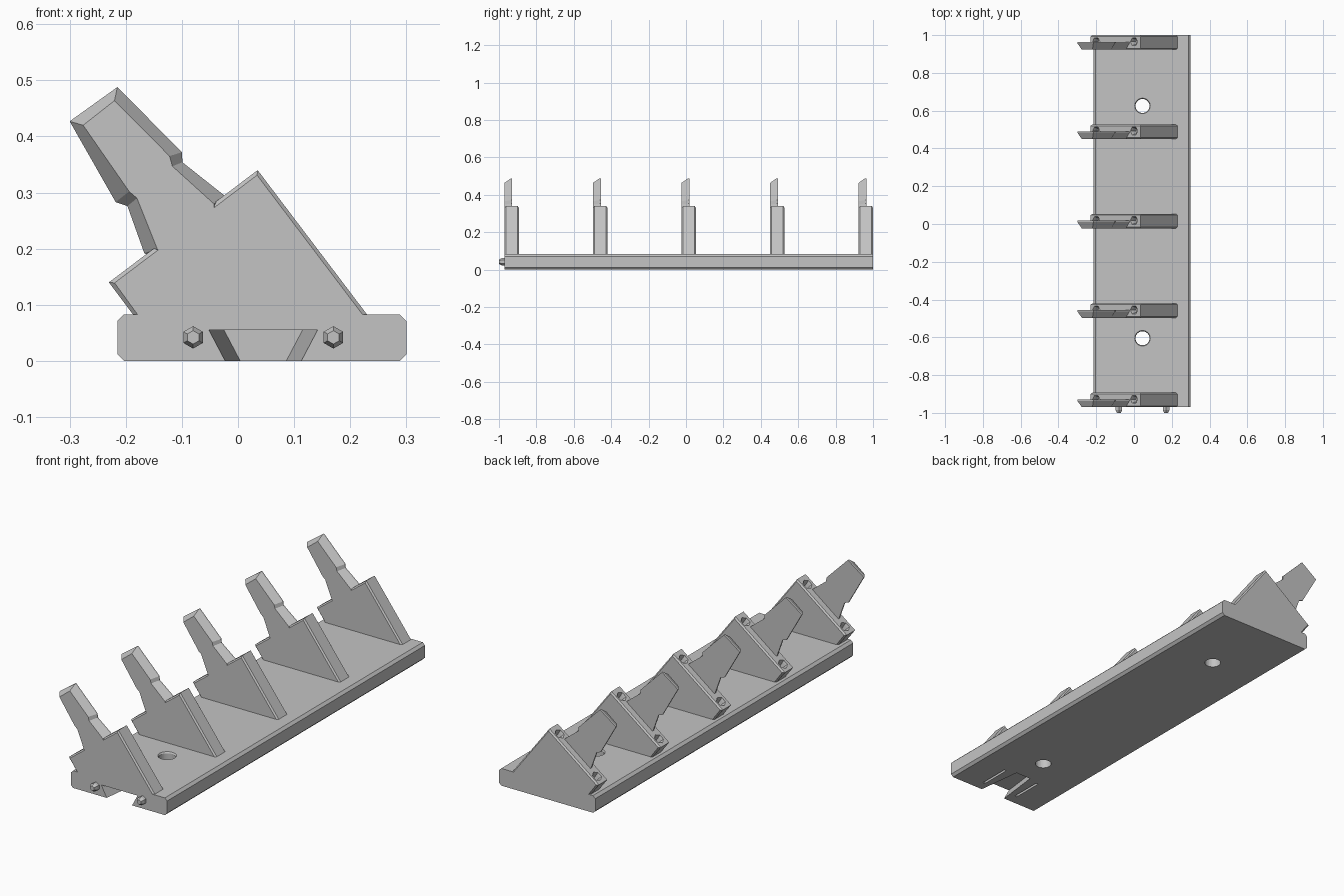
import bpy, bmesh, math
from mathutils import Vector

cube = bpy.data.objects.get("Cube")
if cube:
    bpy.data.objects.remove(cube, do_unlink=True)

grey = bpy.data.materials.new("light_grey")
grey.use_nodes = True
colour = (0.55, 0.55, 0.55, 1)
grey.diffuse_color = colour
grey.node_tree.nodes["Principled BSDF"].inputs["Base Color"].default_value = colour

X, Y, Z = Vector((1, 0, 0)), Vector((0, 1, 0)), Vector((0, 0, 1))


def loft(name, rings):
    """Skin a closed solid through matching rings of points."""
    bm = bmesh.new()
    loops = [[bm.verts.new(p) for p in ring] for ring in rings]
    n = len(loops[0])
    for a, b in zip(loops, loops[1:]):
        for i in range(n):
            j = (i + 1) % n
            bm.faces.new((a[i], a[j], b[j], b[i]))
    bm.faces.new(loops[0])
    bm.faces.new(loops[-1])
    bmesh.ops.recalc_face_normals(bm, faces=bm.faces)
    mesh = bpy.data.meshes.new(name)
    bm.to_mesh(mesh)
    bm.free()
    mesh.materials.append(grey)
    obj = bpy.data.objects.new(name, mesh)
    bpy.context.collection.objects.link(obj)
    return obj


def outline(profile, y):
    return [(x, y, z) for x, z in profile]


def circle(centre, u, v, r, n):
    angles = [2 * math.pi * i / n for i in range(n)]
    return [centre + u * r * math.cos(a) + v * r * math.sin(a) for a in angles]


def cut(obj, cutters):
    """Subtract each cutter, then discard it."""
    bpy.context.view_layer.objects.active = obj
    for cutter in cutters:
        cutter.hide_render = True
        mod = obj.modifiers.new("cut", "BOOLEAN")
        mod.operation, mod.solver, mod.object = "DIFFERENCE", "EXACT", cutter
        bpy.ops.object.modifier_apply(modifier=mod.name)
        bpy.data.objects.remove(cutter, do_unlink=True)


FRONT, BACK, TOP = -0.97, 1.0, 0.083
LEFT, RIGHT, C = -0.215, 0.30, 0.012

# Base plank with chamfered long edges
section = [(LEFT + C, 0), (RIGHT - C, 0), (RIGHT, C), (RIGHT, TOP - C),
           (RIGHT - C, TOP), (LEFT + C, TOP), (LEFT, TOP - C), (LEFT, C)]
base = loft("base", [outline(section, FRONT), outline(section, BACK)])

# Countersunk screw holes
cutters = []
for y in (-0.605, 0.625):
    steps = [(-0.01, 0.037), (0.077, 0.037), (0.09, 0.046)]
    cutters.append(loft("hole_cutter", [
        circle(Vector((0.045, y, z)), X, Y, r, 32) for z, r in steps]))


# Tapered dovetail notch under the front end
def dovetail(half, y):
    mid, low = 0.045, half - 0.03
    return outline([(mid - low, -0.002), (mid + low, -0.002),
                    (mid + half, 0.055), (mid - half, 0.055)], y)


cutters.append(loft("notch_cutter", [dovetail(0.098, FRONT - 0.01),
                                     dovetail(0.07, -0.75)]))

# Narrow relief slots beside the notch
for s in (-1, 1):
    x = 0.045 + s * 0.097
    slot = [(x - 0.006, -0.01), (x + 0.006, -0.01), (x + 0.006, 0.02), (x - 0.006, 0.02)]
    cutters.append(loft("slot_cutter", [outline(slot, -0.92), outline(slot, -0.765)]))
cut(base, cutters)

# Hexagonal locating pegs on the front end
for side, x in (("right", -0.08), ("left", 0.17)):
    steps = [(FRONT + 0.005, 0.02), (-0.985, 0.02), (-1.0, 0.012)]
    loft(side + "_peg", [circle(Vector((x, y, 0.042)), Z, X, r, 6) for y, r in steps])

# Five sloped brackets, each carrying a bevelled blade
wedge = [(-0.185, 0.08), (-0.23, 0.14), (0.035, 0.34), (0.232, 0.08)]
wedge_face = [(-0.177, 0.08), (-0.22, 0.139), (0.034, 0.331), (0.224, 0.08)]
blade_rim = [(-0.13, 0.17), (-0.167, 0.192), (-0.197, 0.276), (-0.218, 0.283),
             (-0.30, 0.427), (-0.215, 0.488), (-0.10, 0.372), (-0.099, 0.354),
             (-0.022, 0.293), (-0.03, 0.25)]
blade_face = [(-0.12, 0.17), (-0.144, 0.2), (-0.18, 0.29), (-0.194, 0.302),
              (-0.276, 0.42), (-0.22, 0.464), (-0.122, 0.365), (-0.117, 0.347),
              (-0.043, 0.28), (-0.04, 0.25)]
slope = Vector((0.265, 0, 0.2)).normalized()
normal = Vector((-slope.z, 0, slope.x))

COUNT, THICK, EDGE = 5, 0.077, 0.007
pitch = (BACK - FRONT - THICK) / (COUNT - 1)
for i in range(COUNT):
    y0 = FRONT + i * pitch
    y1 = y0 + THICK
    bracket = loft(f"bracket_{i + 1}", [
        outline(wedge_face, y0), outline(wedge, y0 + EDGE),
        outline(wedge, y1 - EDGE), outline(wedge_face, y1)])
    # Hexagonal sockets at both ends of the sloped face
    sockets = []
    for x in (-0.2, 0.0):
        c = Vector((x, y0 + 0.042, 0.14 + (x + 0.23) * slope.z / slope.x))
        steps = [(0.005, 0.026), (-0.01, 0.02), (-0.035, 0.014)]
        sockets.append(loft("socket_cutter", [
            circle(c + normal * d, slope, Y, r, 6) for d, r in steps]))
    cut(bracket, sockets)
    loft(f"blade_{i + 1}", [outline(blade_face, y0), outline(blade_rim, y0 + 0.034),
                            outline(blade_rim, y0 + 0.041)])
